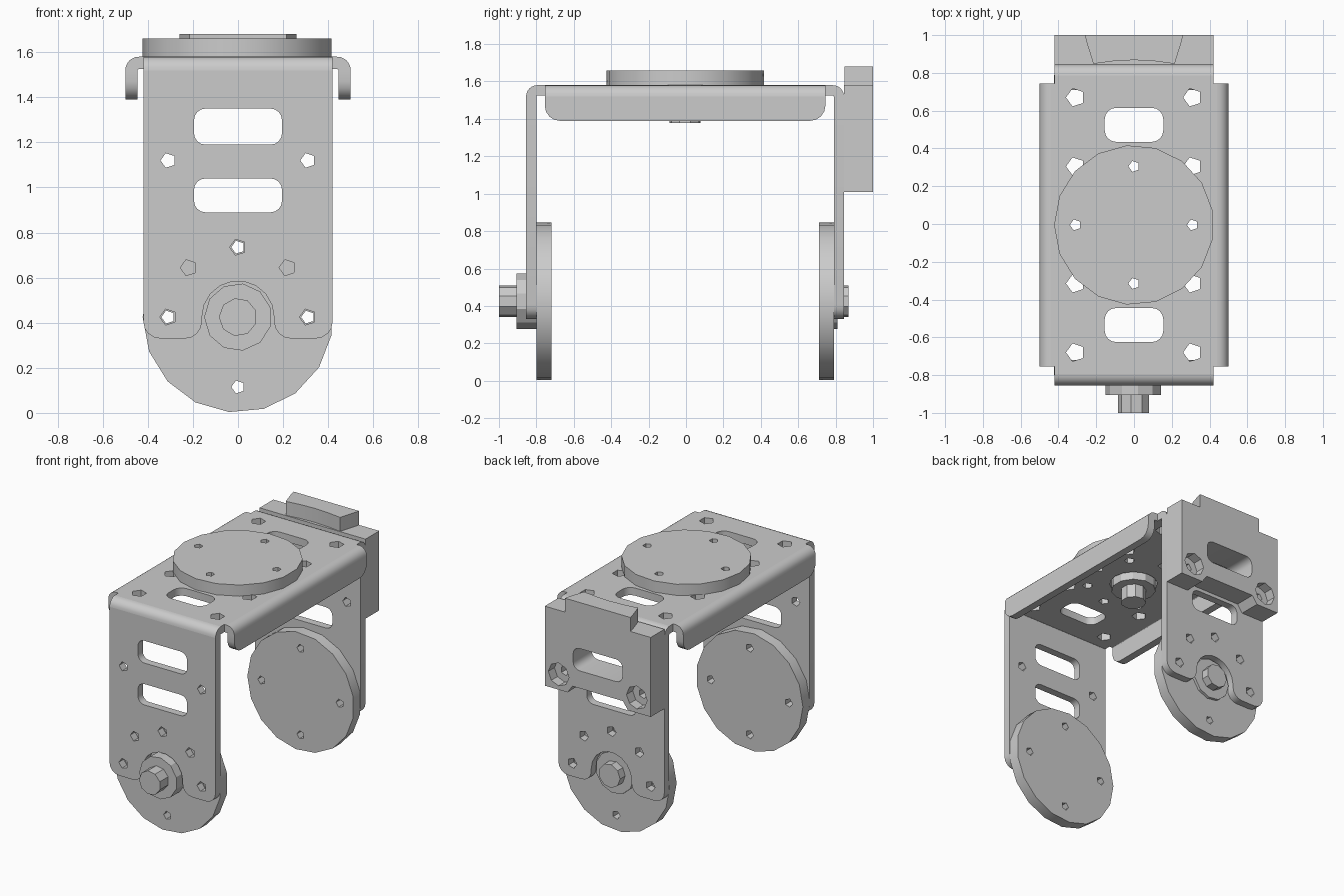
import bpy, bmesh
from math import sin, cos, pi, radians
from mathutils import Vector

if "Cube" in bpy.data.objects:
    bpy.data.objects.remove(bpy.data.objects["Cube"])

C = -0.005   # centre of the bracket in y
HZ = 0.425   # height of the leg axles
PLANES = {'XY': lambda u, v, w: (u, v, w),
          'XZ': lambda u, v, w: (u, w, v),
          'YZ': lambda u, v, w: (w, u, v)}


def ngon(cx, cy, r, n, start=pi):
    return [(cx + r * cos(start + 2 * pi * i / n), cy + r * sin(start + 2 * pi * i / n)) for i in range(n)]


def rounded(pts, n=4):
    """Outline whose points may carry a corner radius as third value."""
    out = []
    for i, p in enumerate(pts):
        q = Vector(p[:2])
        r = p[2] if len(p) > 2 else 0
        if not r:
            out.append(tuple(q))
            continue
        d1 = (Vector(pts[i - 1][:2]) - q).normalized()
        d2 = (Vector(pts[(i + 1) % len(pts)][:2]) - q).normalized()
        for k in range(n + 1):
            a = pi / 2 * k / n
            out.append(tuple(q + d1 * r * (1 - sin(a)) + d2 * r * (1 - cos(a))))
    return out


def slot(cx, cy, hw, hh, r=0.05):
    return rounded([(cx + sx * hw, cy + sy * hh, r) for sx, sy in ((-1, -1), (1, -1), (1, 1), (-1, 1))])


def bend(cu, cv, side):
    """Quarter ring section of a sheet metal fold."""
    arc = [radians(15 * i) for i in range(7)]
    return ([(cu + side * 0.06 * cos(a), cv + 0.06 * sin(a)) for a in arc] +
            [(cu + side * 0.005 * cos(a), cv + 0.005 * sin(a)) for a in reversed(arc)])


def slab(name, plane, outline, w0, w1, holes=()):
    """Extrude a flat outline with holes between two depths."""
    w0, w1 = min(w0, w1), max(w0, w1)
    cu = bpy.data.curves.new(name + '_curve', 'CURVE')
    cu.dimensions, cu.fill_mode, cu.extrude = '2D', 'BOTH', (w1 - w0) / 2
    for loop in [outline, *holes]:
        sp = cu.splines.new('POLY')
        sp.points.add(len(loop) - 1)
        for pt, (u, v) in zip(sp.points, loop):
            pt.co = (u, v, 0, 1)
        sp.use_cyclic_u = True
    tmp = bpy.data.objects.new(name + '_tmp', cu)
    bpy.context.collection.objects.link(tmp)
    dg = bpy.context.evaluated_depsgraph_get()
    me = bpy.data.meshes.new_from_object(tmp.evaluated_get(dg))
    bpy.data.objects.remove(tmp)
    bpy.data.curves.remove(cu)
    bm = bmesh.new()
    bm.from_mesh(me)
    for v in bm.verts:
        v.co = PLANES[plane](v.co.x, v.co.y, v.co.z + (w0 + w1) / 2)
    bmesh.ops.remove_doubles(bm, verts=bm.verts, dist=0.0002)
    bmesh.ops.recalc_face_normals(bm, faces=bm.faces)
    bm.to_mesh(me)
    bm.free()
    ob = bpy.data.objects.new(name, me)
    bpy.context.collection.objects.link(ob)
    bpy.ops.object.select_all(action='DESELECT')
    ob.select_set(True)
    bpy.context.view_layer.objects.active = ob
    bpy.ops.object.shade_smooth_by_angle(angle=radians(32))
    return ob


def horn(name, plane, u, v, face, back, washer, tip):
    """Round disc with four screw holes, washer and axle stub."""
    holes = [ngon(u + 0.31 * cos(k * pi / 2), v + 0.31 * sin(k * pi / 2), 0.03, 5) for k in range(4)]
    slab(name + '_disc', plane, ngon(u, v, 0.423, 17), face, back, holes)
    slab(name + '_washer', plane, ngon(u, v, 0.15, 11), back, washer)
    slab(name + '_axle', plane, ngon(u, v, 0.085, 9), washer, tip)


# Top plate of the bracket
half = [(0.42, 0.79), (0.42, 0.75), (0.44, 0.75)]
plate = ([(x, C + y) for x, y in half] + [(x, C - y) for x, y in reversed(half)] +
         [(-x, C - y) for x, y in half] + [(-x, C + y) for x, y in reversed(half)])
holes = [ngon(0, C, 0.16, 16)]
holes += [ngon(0.31 * cos(k * pi / 4), C + 0.31 * sin(k * pi / 4), 0.036, 5) for k in range(8)]
for sy in (-1, 1):
    holes.append(slot(0, C + sy * 0.53, 0.155, 0.09, 0.06))
    holes += [ngon(sx * 0.31, C + sy * y, 0.05, 5) for sx in (-1, 1) for y in (0.31, 0.675)]
slab('top_plate', 'XY', plate, 1.525, 1.58, holes)

# Side flanges and their folds
for name, s in (('left', -1), ('right', 1)):
    lip = rounded([(C - 0.75, 1.52), (C + 0.75, 1.52), (C + 0.75, 1.39, 0.08), (C - 0.75, 1.39, 0.08)])
    slab(name + '_flange', 'YZ', lip, s * 0.445, s * 0.50)
    slab(name + '_flange_fold', 'XZ', bend(s * 0.44, 1.52, s), C - 0.75, C + 0.75)

# Legs with slots, screw holes and an open notch around the axle
arch = [(0.16 * cos(radians(a)), HZ + 0.16 * sin(radians(a))) for a in range(0, 181, 20)]
leg = rounded([(-0.42, 1.52), (0.42, 1.52), (0.42, 0.33, 0.075), (0.16, 0.33, 0.075)] + arch +
              [(-0.16, 0.33, 0.075), (-0.42, 0.33, 0.075)])
leg_holes = [slot(0, 1.27, 0.195, 0.08), slot(0, 0.965, 0.195, 0.075)]
leg_holes += [ngon(0.31 * cos(k * pi / 4), HZ + 0.31 * sin(k * pi / 4), 0.037, 5) for k in range(5)]
leg_holes += [ngon(s * 0.31, 1.12, 0.034, 5) for s in (-1, 1)]
for name, s in (('front', -1), ('back', 1)):
    slab(name + '_leg', 'XZ', leg, C + s * 0.795, C + s * 0.85, leg_holes)
    slab(name + '_leg_fold', 'YZ', bend(C + s * 0.79, 1.52, s), -0.42, 0.42)

# Rotating horns on the legs and the top
horn('front_horn', 'XZ', 0, HZ, -0.72, -0.80, -0.905, -1.0)
horn('back_horn', 'XZ', 0, HZ, 0.71, 0.79, 0.81, 0.868)
horn('top_horn', 'XY', 0, C, 1.66, 1.58, 1.475, 1.378)

# Mounting block on the back leg, in two layers for the wide bolt recesses
block = [(-0.42, 1.58), (0.42, 1.58), (0.42, 1.01), (0.24, 1.01), (0.2, 1.065),
         (-0.2, 1.065), (-0.24, 1.01), (-0.42, 1.01)]
window = slot(0, 1.27, 0.195, 0.08)
for name, r, n, y0, y1 in (('inner', 0.034, 5, 0.845, 0.93), ('outer', 0.082, 8, 0.93, 1.0)):
    slab('mount_block_' + name, 'XZ', block, y0, y1, [window] + [ngon(s * 0.31, 1.12, r, n) for s in (-1, 1)])

# Raised stop on top of the block, hollowed towards the top horn
side = [(0.26, 1.0), (0.25, 0.96), (0.215, 0.848), (0.11, 0.862)]
stop = side + [(0, 0.868)] + [(-x, y) for x, y in reversed(side)]
slab('mount_block_stop', 'XY', stop, 1.58, 1.68)
